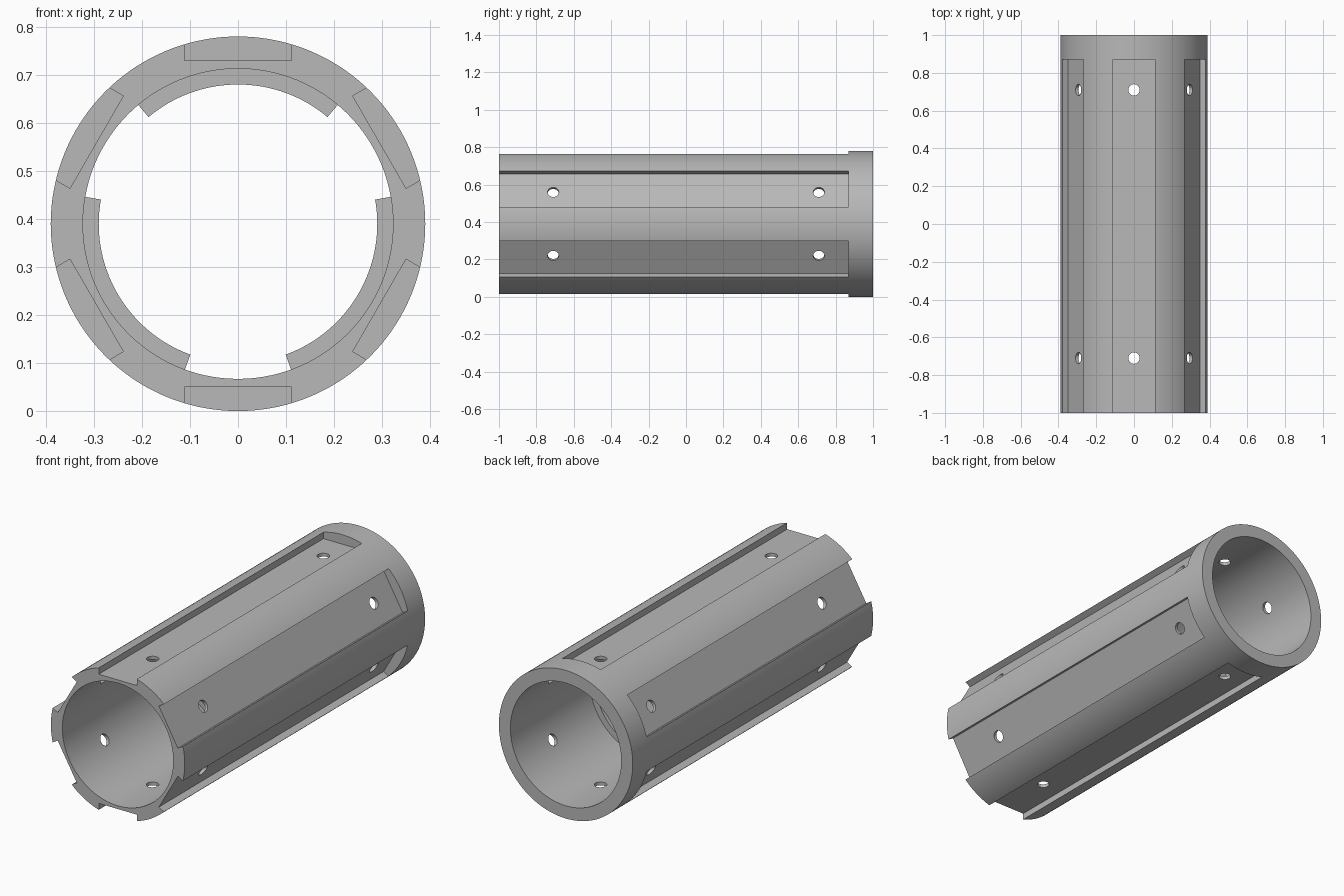
import bpy, bmesh, math
from mathutils import Matrix, Vector

old = bpy.data.objects.get("Cube")
if old:
    bpy.data.objects.remove(old, do_unlink=True)

R_OUT, R_IN, R_LUG = 0.39, 0.323, 0.29
FLOOR, POCKET_W, POCKET_END = 0.34, 0.222, 0.87
HOLE_R, HOLE_Y = 0.03, 0.71
AXIS = Matrix.Translation((0, 0, R_OUT))

grey = bpy.data.materials.new("plain_grey")
grey.use_nodes = True
grey.diffuse_color = (0.48, 0.48, 0.48, 1)
grey.node_tree.nodes["Principled BSDF"].inputs["Base Color"].default_value = grey.diffuse_color


def make_object(name, bm):
    bmesh.ops.recalc_face_normals(bm, faces=bm.faces)
    mesh = bpy.data.meshes.new(name)
    bm.to_mesh(mesh)
    bm.free()
    mesh.materials.append(grey)
    obj = bpy.data.objects.new(name, mesh)
    bpy.context.collection.objects.link(obj)
    return obj


def sweep(bm, r0, r1, y0, y1, start, end, steps):
    """Rectangular section turned about the long axis; angles run from the top."""
    closed = end - start >= 360
    rings = []
    for i in range(steps if closed else steps + 1):
        a = math.radians(start + (end - start) * i / steps)
        rings.append([bm.verts.new((r * math.sin(a), y, R_OUT + r * math.cos(a)))
                      for r, y in ((r0, y0), (r1, y0), (r1, y1), (r0, y1))])
    for i in range(steps):
        a, b = rings[i], rings[(i + 1) % len(rings)]
        for k in range(4):
            n = (k + 1) % 4
            bm.faces.new((a[k], a[n], b[n], b[k]))
    if not closed:
        bm.faces.new(rings[0])
        bm.faces.new(rings[-1])


def select_only(obj):
    bpy.ops.object.select_all(action='DESELECT')
    obj.select_set(True)
    bpy.context.view_layer.objects.active = obj


def cut(obj, cutter):
    cutter.hide_render = True
    mod = obj.modifiers.new("cut", 'BOOLEAN')
    mod.operation = 'DIFFERENCE'
    mod.solver = 'EXACT'
    mod.object = cutter
    select_only(obj)
    bpy.ops.object.modifier_apply(modifier=mod.name)
    bpy.data.objects.remove(cutter, do_unlink=True)


# Round tube
bm = bmesh.new()
sweep(bm, R_IN, R_OUT, -1, 1, 0, 360, 144)
tube = make_object("tube", bm)

# Six flat pockets, open at the front, and two bolt holes in each
pockets, holes = bmesh.new(), bmesh.new()
y0 = -1.1
for i in range(6):
    turn = AXIS @ Matrix.Rotation(math.radians(60 * i), 4, 'Y')
    size = Vector((POCKET_W, POCKET_END - y0, 0.1))
    place = Matrix.Translation((0, (POCKET_END + y0) / 2, FLOOR + size.z / 2))
    bmesh.ops.create_cube(pockets, size=1, matrix=turn @ place @ Matrix.Diagonal(size.to_4d()))
    for y in (-HOLE_Y, HOLE_Y):
        bmesh.ops.create_cone(holes, cap_ends=True, segments=32, radius1=HOLE_R, radius2=HOLE_R,
                              depth=0.2, matrix=turn @ Matrix.Translation((0, y, FLOOR)))
cut(tube, make_object("pocket_cutter", pockets))
cut(tube, make_object("hole_cutter", holes))

# Three curved lugs inside the bore
lugs = bmesh.new()
for i in range(3):
    sweep(lugs, R_LUG, R_IN + 0.005, 0, 0.34, 120 * i - 40, 120 * i + 40, 32)
inner_lugs = make_object("inner_lugs", lugs)

# Smooth round walls with sharp edges
for obj in (tube, inner_lugs):
    select_only(obj)
    bpy.ops.object.shade_smooth_by_angle(angle=math.radians(25))
